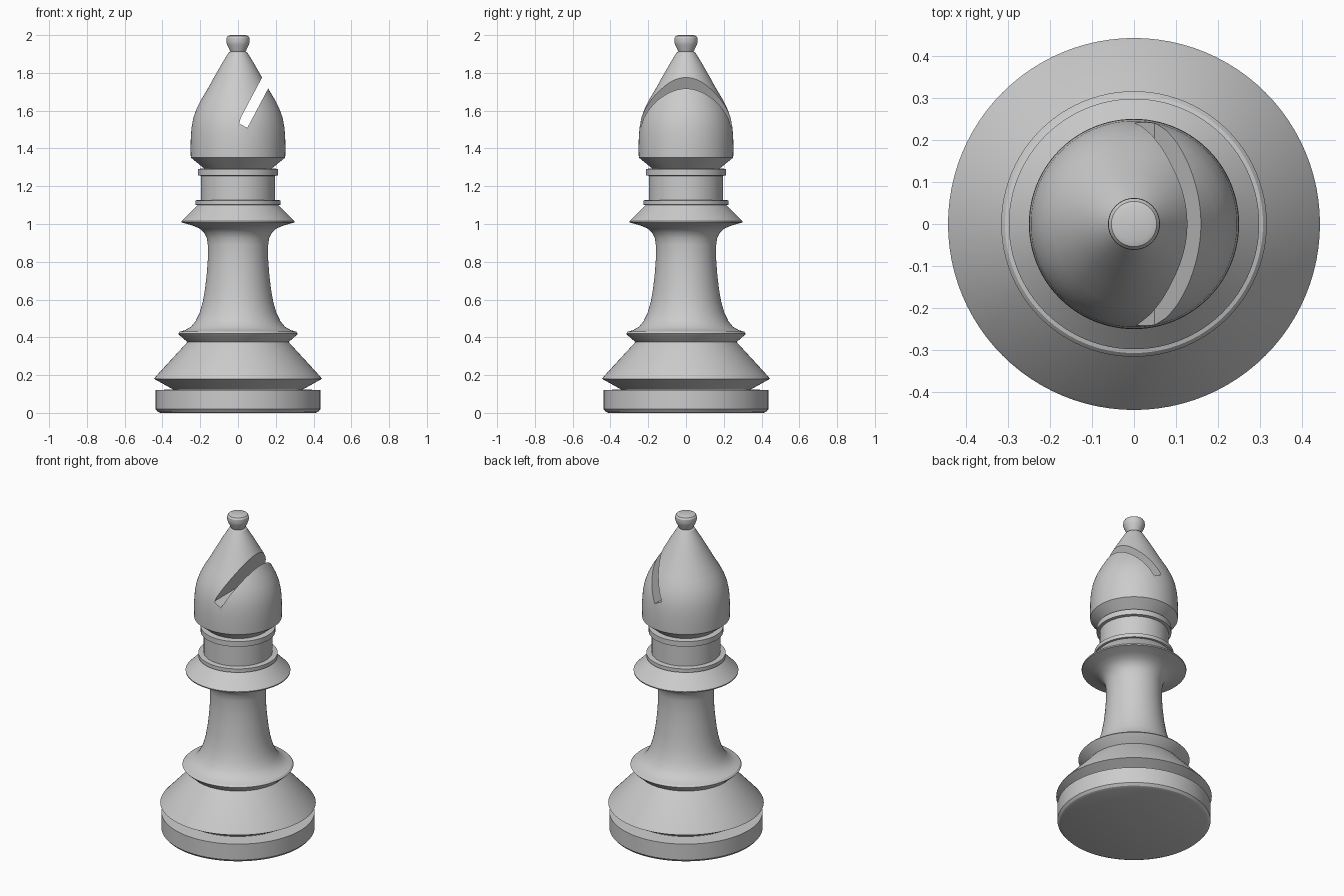
import bpy, math
from math import sin, cos, pi, radians

if "Cube" in bpy.data.objects:
    bpy.data.objects.remove(bpy.data.objects["Cube"])

SEGMENTS = 96


def smooth(obj):
    bpy.ops.object.select_all(action='DESELECT')
    obj.select_set(True)
    bpy.context.view_layer.objects.active = obj
    bpy.ops.object.shade_smooth_by_angle(angle=radians(25))


def lathe(name, profile):
    """Closed solid turned from (radius, z) points listed bottom to top."""
    n = SEGMENTS
    verts = [(r * cos(2 * pi * i / n), r * sin(2 * pi * i / n), z)
             for r, z in profile for i in range(n)]
    faces = [tuple(reversed(range(n)))]
    for k in range(len(profile) - 1):
        a, b = k * n, (k + 1) * n
        for i in range(n):
            j = (i + 1) % n
            faces.append((a + i, a + j, b + j, b + i))
    faces.append(tuple(range(len(verts) - n, len(verts))))
    mesh = bpy.data.meshes.new(name)
    mesh.from_pydata(verts, [], faces)
    obj = bpy.data.objects.new(name, mesh)
    bpy.context.collection.objects.link(obj)
    smooth(obj)
    return obj


# Foot disc and the flared base above it
lathe("foot", [(0.41, 0), (0.425, 0.006), (0.437, 0.02), (0.437, 0.12), (0.345, 0.125),
               (0.435, 0.175), (0.444, 0.18), (0.438, 0.19), (0.268, 0.375)])

# Lower ring and concave stem, opening out under the collar
lathe("stem", [(0.268, 0.375), (0.308, 0.41), (0.317, 0.42), (0.308, 0.43), (0.28, 0.438),
               (0.25, 0.455), (0.225, 0.485), (0.203, 0.53), (0.186, 0.59), (0.174, 0.66),
               (0.165, 0.74), (0.16, 0.81), (0.16, 0.89), (0.165, 0.925), (0.18, 0.955),
               (0.205, 0.977), (0.24, 0.992), (0.298, 1.008)])

# Sloped collar with a thin step
lathe("collar", [(0.298, 1.008), (0.299, 1.015), (0.215, 1.10), (0.226, 1.102),
                 (0.226, 1.125), (0.2, 1.128)])

# Neck with its upper band
lathe("neck", [(0.196, 1.125), (0.196, 1.255), (0.213, 1.258), (0.213, 1.291), (0.178, 1.295)])

# Head with the knob on its tip
head = lathe("head", [(0.178, 1.293), (0.25, 1.352), (0.251, 1.40), (0.25, 1.455),
                      (0.246, 1.51), (0.236, 1.563), (0.219, 1.61), (0.195, 1.658),
                      (0.162, 1.713), (0.125, 1.78), (0.085, 1.85), (0.05, 1.907),
                      (0.04, 1.912), (0.058, 1.95), (0.062, 1.965), (0.061, 1.985),
                      (0.054, 1.995), (0.04, 2.0)])

# Slanted slot cut through the head from front to back
angle = math.atan2(0.24, 0.127)
length, width = 0.6, 0.056
u = (cos(angle), sin(angle))
v = (sin(angle), -cos(angle))
centre = [(0.0, 1.535)[i] + u[i] * length / 2 + v[i] * width / 2 for i in range(2)]
bpy.ops.mesh.primitive_cube_add(size=1, location=(centre[0], 0, centre[1]),
                                rotation=(0, -angle, 0))
cutter = bpy.context.object
cutter.name = "slot_cutter"
cutter.scale = (length, 1, width)
cutter.hide_render = True
bpy.context.view_layer.update()

cut = head.modifiers.new("slot", 'BOOLEAN')
cut.operation = 'DIFFERENCE'
cut.solver = 'EXACT'
cut.object = cutter
bpy.context.view_layer.objects.active = head
bpy.ops.object.modifier_apply(modifier=cut.name)
bpy.data.objects.remove(cutter)
smooth(head)
